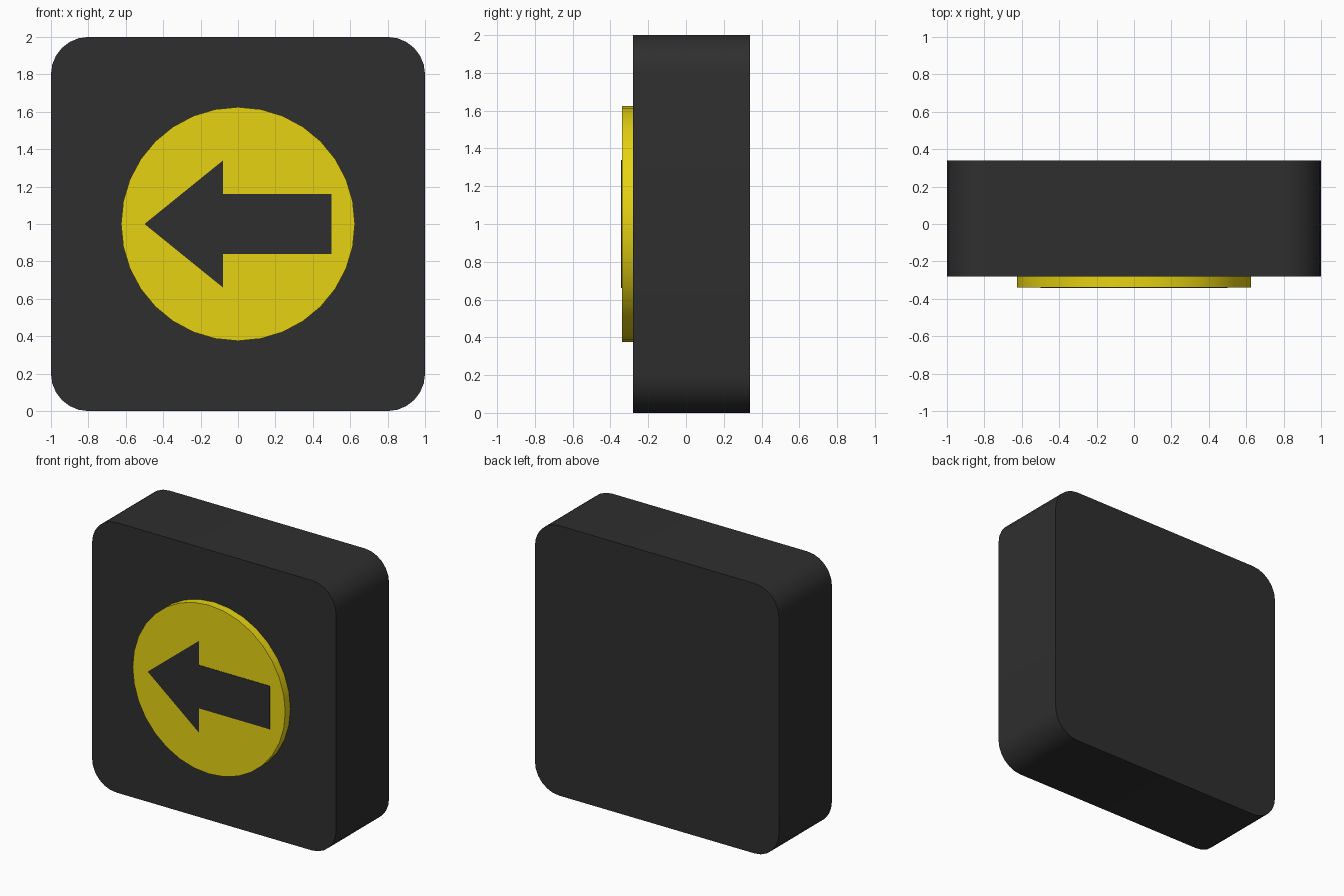
import bpy
import bmesh
from math import cos, sin, pi

if "Cube" in bpy.data.objects:
    bpy.data.objects.remove(bpy.data.objects["Cube"])


def material(name, color):
    mat = bpy.data.materials.new(name)
    mat.diffuse_color = (*color, 1.0)
    mat.use_nodes = True
    mat.node_tree.nodes["Principled BSDF"].inputs["Base Color"].default_value = mat.diffuse_color
    return mat


def arc(cx, cz, r, start, end, steps):
    return [(cx + r * cos(start + (end - start) * i / steps),
             cz + r * sin(start + (end - start) * i / steps))
            for i in range(steps + 1)]


def plate(name, outline, y_front, y_back, mat):
    """Extrude an XZ outline between two y positions."""
    bm = bmesh.new()
    face = bm.faces.new([bm.verts.new((x, y_front, z)) for x, z in outline])
    ext = bmesh.ops.extrude_face_region(bm, geom=[face])
    moved = [v for v in ext["geom"] if isinstance(v, bmesh.types.BMVert)]
    bmesh.ops.translate(bm, verts=moved, vec=(0, y_back - y_front, 0))
    bmesh.ops.recalc_face_normals(bm, faces=bm.faces)
    mesh = bpy.data.meshes.new(name)
    bm.to_mesh(mesh)
    bm.free()
    mesh.materials.append(mat)
    obj = bpy.data.objects.new(name, mesh)
    bpy.context.collection.objects.link(obj)
    bpy.ops.object.select_all(action='DESELECT')
    obj.select_set(True)
    bpy.context.view_layer.objects.active = obj
    bpy.ops.object.shade_smooth_by_angle(angle=pi / 6)
    return obj


dark = material("dark_grey", (0.028, 0.028, 0.028))
yellow = material("yellow", (0.8, 0.65, 0.006))

# Rounded square body
R = 0.2
corners = [(1, 1), (-1, 1), (-1, -1), (1, -1)]
body = []
for i, (sx, sz) in enumerate(corners):
    body += arc(sx * (1 - R), 1 + sz * (1 - R), R, i * pi / 2, (i + 1) * pi / 2, 6)
plate("body", body, -0.28, 0.34, dark)

# Raised round button
plate("button_disc", arc(0, 1, 0.625, 0, 2 * pi, 32)[:-1], -0.34, -0.28, yellow)

# Left-pointing arrow, barely proud of the button
upper = [(-0.08, 0.34), (-0.08, 0.16), (0.5, 0.16)]
arrow = [(-0.5, 1.0)] + [(x, 1 + z) for x, z in upper]
arrow += [(x, 1 - z) for x, z in reversed(upper)]
plate("arrow", arrow, -0.343, -0.33, dark)
